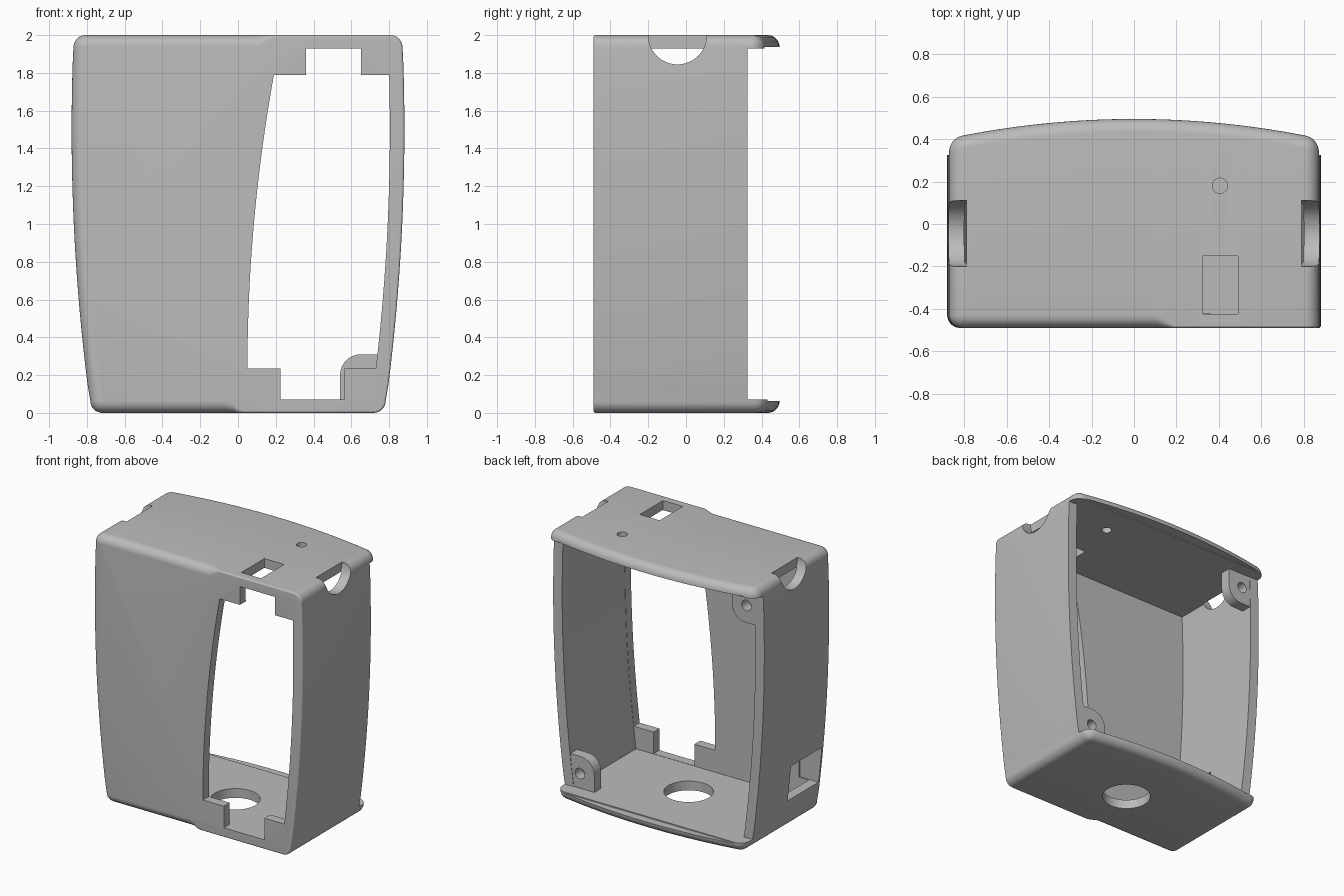
import bpy, bmesh
from math import sin, cos, pi

if "Cube" in bpy.data.objects:
    bpy.data.objects.remove(bpy.data.objects["Cube"])

grey = bpy.data.materials.new("Matte grey plastic")
grey.use_nodes = True
GREY = (0.5, 0.5, 0.5, 1)
grey.diffuse_color = GREY
grey.node_tree.nodes["Principled BSDF"].inputs["Base Color"].default_value = GREY

WALL, PLATE, FRONT, REAR, FILLET = 0.075, 0.07, -0.49, 0.325, 0.062


def half_width(z):
    """Bulging side of the case."""
    return 0.881 - 0.0464 * (1.5 - z) ** 2


def back_edge(x):
    """Bowed rear edge of the top and bottom plates."""
    return 0.495 - 0.12 * x * x


def finish(name, bm):
    bmesh.ops.recalc_face_normals(bm, faces=bm.faces)
    mesh = bpy.data.meshes.new(name)
    bm.to_mesh(mesh)
    bm.free()
    mesh.materials.append(grey)
    obj = bpy.data.objects.new(name, mesh)
    bpy.context.collection.objects.link(obj)
    return obj


def prism(name, pts, axis, a, b):
    """Extrude a flat outline along an axis from a to b."""
    place = {"x": lambda u, v, t: (t, u, v),
             "y": lambda u, v, t: (u, t, v),
             "z": lambda u, v, t: (u, v, t)}[axis]
    bm = bmesh.new()
    ends = [[bm.verts.new(place(u, v, t)) for u, v in pts] for t in (a, b)]
    for ring in ends:
        bm.faces.new(ring)
    n = len(pts)
    for i in range(n):
        j = (i + 1) % n
        bm.faces.new((ends[0][i], ends[0][j], ends[1][j], ends[1][i]))
    return finish(name, bm)


def rect(u0, u1, v0, v1):
    return [(u0, v0), (u1, v0), (u1, v1), (u0, v1)]


def circle(u, v, r, n=40):
    return [(u + r * cos(2 * pi * i / n), v + r * sin(2 * pi * i / n)) for i in range(n)]


def select(obj):
    bpy.ops.object.select_all(action="DESELECT")
    obj.select_set(True)
    bpy.context.view_layer.objects.active = obj


def cut(obj, cutter):
    cutter.hide_render = True
    mod = obj.modifiers.new("cut", "BOOLEAN")
    mod.operation, mod.solver, mod.object = "DIFFERENCE", "EXACT", cutter
    select(obj)
    bpy.ops.object.modifier_apply(modifier=mod.name)
    bpy.data.objects.remove(cutter)


def smooth(obj):
    select(obj)
    bpy.ops.object.shade_smooth_by_angle(angle=0.55)


def case_outline():
    """Right half of the front outline as (x, z, normal x, normal z)."""
    r, flat, steps = 0.065, 22, 8
    low, high = half_width(0.04) - r, half_width(1.96) - r
    pts = [(low * i / flat, 0, 0, -1) for i in range(flat)]
    for i in range(steps + 1):
        a = -pi / 2 + pi / 2 * i / steps
        pts.append((low + r * cos(a), r + r * sin(a), cos(a), sin(a)))
    for i in range(1, 20):
        z = r + (2 - 2 * r) * i / 20
        pts.append((half_width(z), z, 1, 0))
    for i in range(steps + 1):
        a = pi / 2 * i / steps
        pts.append((high + r * cos(a), 2 - r + r * sin(a), cos(a), sin(a)))
    pts += [(high * i / flat, 2, 0, 1) for i in range(flat - 1, -1, -1)]
    return pts


def front_radius(x, z):
    """The front rounding fades to a crisp edge beside the window."""
    t = min(max((x - (0.11 if z > 1 else -0.05)) / 0.07, 0), 1)
    return FILLET + (0.012 - FILLET) * t * t * (3 - 2 * t)


def build_case():
    right = case_outline()
    left = [(-x, z, -nx, nz) for x, z, nx, nz in reversed(right[1:-1])]
    outline = right + left
    n, steps = len(outline), 7
    bm = bmesh.new()
    rings = []
    for s in range(2 * steps + 2):
        front = s <= steps
        a = pi / 2 * (s if front else 2 * steps + 1 - s) / steps
        ring = []
        for x, z, nx, nz in outline:
            r = front_radius(x, z) if front else FILLET
            inset = r * (1 - sin(a))
            px, pz = x - nx * inset, z - nz * inset
            depth = r * (1 - cos(a))
            y = FRONT + depth if front else back_edge(px) - depth
            ring.append(bm.verts.new((px, y, pz)))
        rings.append(ring)
    for p, q in zip(rings, rings[1:]):
        for i in range(n):
            j = (i + 1) % n
            bm.faces.new((p[i], p[j], q[j], q[i]))
    # flat front cap, and bowed rear cap made of strips across the width
    bm.faces.new(rings[0])
    m, back = len(right) - 1, rings[-1]
    for i in range(m):
        quad = [back[i], back[i + 1], back[(n - i - 1) % n], back[(n - i) % n]]
        bm.faces.new(list(dict.fromkeys(quad)))
    return finish("case_shell", bm)


case = build_case()

# Hollow interior and fully open rear
levels = [PLATE + (2 - 2 * PLATE) * i / 20 for i in range(21)]
inside = [(half_width(z) - WALL, z) for z in levels]
inside += [(-x, z) for x, z in reversed(inside)]
cut(case, prism("cavity_cutter", inside, "y", FRONT + 0.07, 0.9))
cut(case, prism("rear_cutter", rect(-1, 1, PLATE, 2 - PLATE), "y", REAR, 0.95))

# Front window with stepped corner tabs
rise = [0.235 + 1.555 * i / 20 for i in range(21)]
window = [(0.05 + 0.14 * ((z - 0.235) / 1.555) ** 2, z) for z in rise]
window += [(0.36, 1.79), (0.36, 1.928), (0.65, 1.928), (0.65, 1.79)]
window += [(half_width(z) - WALL - 0.002, z) for z in reversed(rise)]
window += [(0.565, 0.235), (0.565, 0.072), (0.225, 0.072), (0.225, 0.235)]
cut(case, prism("window_cutter", window, "y", -0.7, -0.35))

# Round notches at the top of both sides
for side in (-1, 1):
    cut(case, prism("notch_cutter", circle(-0.045, 2, 0.155, 64), "x", side * 0.79, side * 1.1))

# Openings in the top, bottom and side
cut(case, prism("button_cutter", circle(0.405, 0.18, 0.036), "z", 1.8, 2.2))
cut(case, prism("slot_cutter", rect(0.325, 0.49, -0.425, -0.15), "z", 1.8, 2.2))
cut(case, prism("cable_cutter", circle(0.02, -0.06, 0.17, 64), "z", -0.2, 0.2))
cut(case, prism("port_cutter", rect(-0.43, -0.06, 0.22, 0.49), "x", -1.1, -0.65))
smooth(case)


def screw_boss(name, side, inner, outer, base, tip):
    """Corner block with one rounded corner and a screw hole."""
    r, up = 0.11, 1 if tip > base else -1
    pts = [(outer, base), (outer, tip)]
    for i in range(9):
        a = pi / 2 * i / 8
        pts.append((inner + r - r * sin(a), tip - up * (r - r * cos(a))))
    pts.append((inner, base))
    boss = prism(name, [(side * x, z) for x, z in pts], "y", REAR - 0.085, REAR - 0.003)
    hole = circle(side * (inner + 0.12), base + up * 0.12, 0.04, 32)
    cut(boss, prism("screw_cutter", hole, "y", 0, 0.6))
    smooth(boss)


screw_boss("lower_screw_boss", 1, 0.54, 0.76, 0.06, 0.31)
screw_boss("upper_screw_boss", -1, 0.61, 0.83, 1.94, 1.69)
